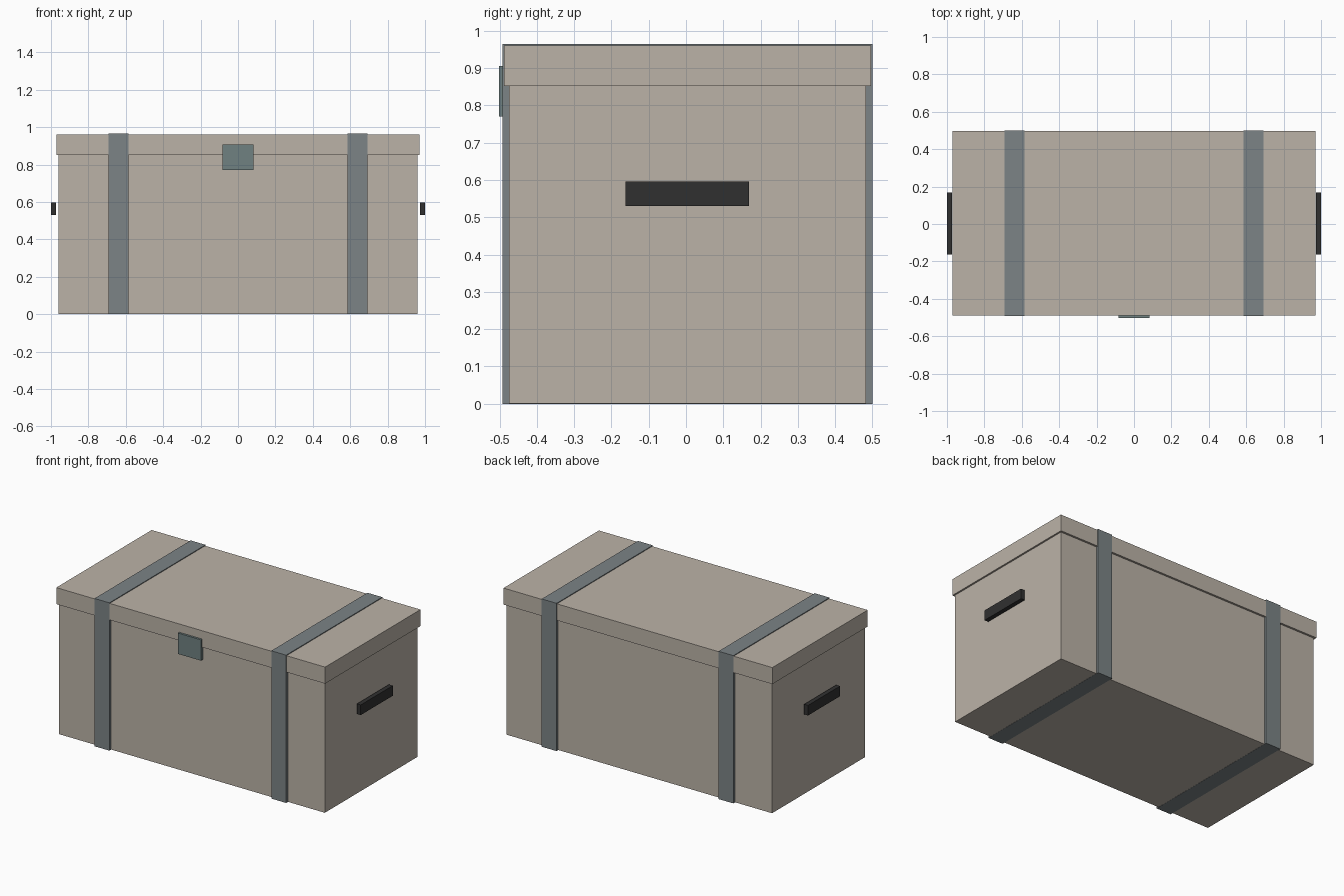
import bpy

if "Cube" in bpy.data.objects:
    bpy.data.objects.remove(bpy.data.objects["Cube"])


def material(name, rgb):
    m = bpy.data.materials.new(name)
    m.diffuse_color = (*rgb, 1)
    m.use_nodes = True
    m.node_tree.nodes["Principled BSDF"].inputs["Base Color"].default_value = m.diffuse_color
    return m


wood = material("pale_wood", (0.50, 0.45, 0.39))
steel = material("strap_steel", (0.20, 0.23, 0.24))
latch_metal = material("latch_metal", (0.16, 0.22, 0.22))
dark = material("dark_grip", (0.03, 0.03, 0.03))


def box(name, x, y, z, mat):
    """Box spanning the (min, max) range on each axis."""
    bpy.ops.mesh.primitive_cube_add(size=1)
    ob = bpy.context.object
    ob.name = name
    ob.location = [(a + b) / 2 for a, b in (x, y, z)]
    ob.scale = [b - a for a, b in (x, y, z)]
    bpy.ops.object.transform_apply(location=False, rotation=False, scale=True)
    ob.data.materials.append(mat)
    return ob


# Chest body and overhanging lid
box("chest_body", (-0.96, 0.96), (-0.475, 0.483), (0.001, 0.852), wood)
box("chest_lid", (-0.971, 0.971), (-0.488, 0.496), (0.852, 0.96), wood)

# Straps wrapping the chest, and end handles
for side, s in (("left", -1), ("right", 1)):
    box(f"{side}_strap", sorted((s * 0.585, s * 0.692)), (-0.492, 0.50), (0, 0.965), steel)
    box(f"{side}_handle", sorted((s * 0.972, s * 1.0)), (-0.162, 0.169), (0.53, 0.596), dark)

# Front latch plate
box("front_latch", (-0.083, 0.083), (-0.502, -0.478), (0.77, 0.906), latch_metal)
